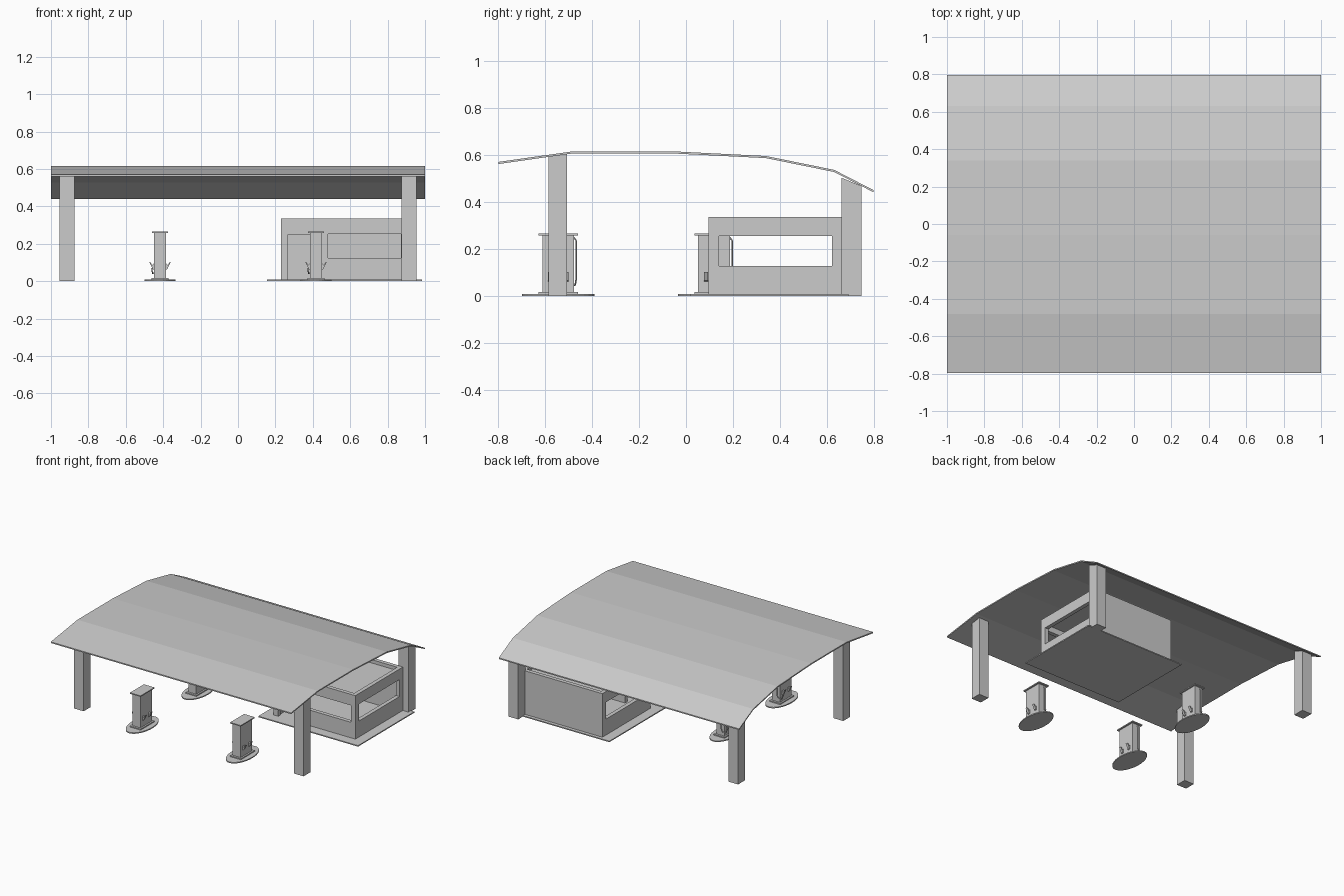
import bpy, bmesh, math

if "Cube" in bpy.data.objects:
    bpy.data.objects.remove(bpy.data.objects["Cube"])


def mesh_object(name, bm):
    bmesh.ops.recalc_face_normals(bm, faces=bm.faces[:])
    me = bpy.data.meshes.new(name)
    bm.to_mesh(me)
    bm.free()
    ob = bpy.data.objects.new(name, me)
    bpy.context.collection.objects.link(ob)
    return ob


def box(name, x, y, z):
    """Box from (min, max) ranges."""
    bm = bmesh.new()
    bmesh.ops.create_cube(bm, size=1)
    for v in bm.verts:
        v.co = [(r[0] + r[1]) / 2 + c * (r[1] - r[0]) for r, c in zip((x, y, z), v.co)]
    return mesh_object(name, bm)


def extrude_x(name, profile, x0, x1):
    """Extrude a closed (y, z) outline along x."""
    bm = bmesh.new()
    face = bm.faces.new([bm.verts.new((x0, y, z)) for y, z in profile])
    new = bmesh.ops.extrude_face_region(bm, geom=[face])["geom"]
    for v in new:
        if isinstance(v, bmesh.types.BMVert):
            v.co.x = x1
    return mesh_object(name, bm)


def cut(target, cutter):
    cutter.hide_render = True
    cutter.hide_set(True)
    mod = target.modifiers.new("opening", 'BOOLEAN')
    mod.operation = 'DIFFERENCE'
    mod.solver = 'EXACT'
    mod.object = cutter


# curved canopy
top = [(-0.797, 0.57), (-0.48, 0.615), (-0.06, 0.615), (0.34, 0.595), (0.63, 0.536), (0.797, 0.45)]
extrude_x("canopy_roof", top + [(y, z - 0.009) for y, z in reversed(top)], -1, 1)

# four columns with sloped tops
for side, s in (("left", -1), ("right", 1)):
    for end, y0, y1, z0, z1 in (("front", -0.585, -0.505, 0.597, 0.607),
                                ("back", 0.66, 0.745, 0.503, 0.468)):
        extrude_x(f"{end}_{side}_column", [(y0, 0), (y1, 0), (y1, z1), (y0, z0)],
                  s * 0.875, s * 0.955)

# kiosk with recessed roof, door and windows
box("kiosk_slab", (0.155, 0.985), (0.02, 0.69), (0, 0.008))
kiosk = box("kiosk_walls", (0.23, 0.91), (0.095, 0.665), (0.004, 0.335))
for name, x, y, z in (
        ("room_cutter", (0.26, 0.88), (0.125, 0.635), (-0.05, 0.295)),
        ("roof_cutter", (0.26, 0.88), (0.125, 0.635), (0.31, 0.4)),
        ("door_cutter", (0.268, 0.42), (0.05, 0.2), (-0.05, 0.25)),
        ("front_window_cutter", (0.48, 0.872), (0.05, 0.2), (0.125, 0.252)),
        ("side_window_cutter", (0.1, 1.1), (0.14, 0.62), (0.128, 0.255))):
    cut(kiosk, box(name, x, y, z))


def pump(label, cx, cy):
    # oval island
    bm = bmesh.new()
    bmesh.ops.create_cone(bm, cap_ends=True, segments=32, radius1=1, radius2=1, depth=1)
    for v in bm.verts:
        v.co = (cx + v.co.x * 0.084, cy + v.co.y * 0.155, (v.co.z + 0.5) * 0.008)
    mesh_object(f"{label}_island", bm)

    # plinth, cabinet, cap
    for part, hx, hy, z in (("plinth", 0.045, 0.083, (0.006, 0.016)),
                            ("cabinet", 0.033, 0.068, (0.01, 0.26)),
                            ("cap", 0.044, 0.083, (0.258, 0.266))):
        box(f"{label}_{part}", (cx - hx, cx + hx), (cy - hy, cy + hy), z)

    # tilted nozzle holsters on both long sides
    for s in (-1, 1):
        for dy in (-0.035, 0.035):
            bm = bmesh.new()
            outline = [(0.032, 0.062), (0.040, 0.066), (0.057, 0.103), (0.050, 0.1), (0.042, 0.085), (0.032, 0.095)]
            rings = [[bm.verts.new((cx + s * x, cy + dy + w, z)) for x, z in outline]
                     for w in (-0.009, 0.009)]
            for r in rings:
                bm.faces.new(r)
            for i in range(6):
                j = (i + 1) % 6
                bm.faces.new((rings[0][i], rings[0][j], rings[1][j], rings[1][i]))
            mesh_object(f"{label}_nozzle", bm)

    # hanging hose
    cd = bpy.data.curves.new(f"{label}_hose", 'CURVE')
    cd.dimensions = '3D'
    cd.bevel_depth = 0.0035
    cd.bevel_resolution = 1
    cd.use_fill_caps = True
    pts = [(-0.01, 0.066, 0.25), (-0.012, 0.076, 0.235), (-0.012, 0.076, 0.07),
           (-0.02, 0.072, 0.047), (-0.04, 0.06, 0.042), (-0.044, 0.04, 0.068)]
    sp = cd.splines.new('POLY')
    sp.points.add(len(pts) - 1)
    for p, (x, y, z) in zip(sp.points, pts):
        p.co = (cx + x, cy + y, z, 1)
    bpy.context.collection.objects.link(bpy.data.objects.new(f"{label}_hose", cd))


# three fuel pumps
pump("front_left_pump", -0.417, -0.543)
pump("front_right_pump", 0.417, -0.543)
pump("back_left_pump", -0.417, 0.12)
